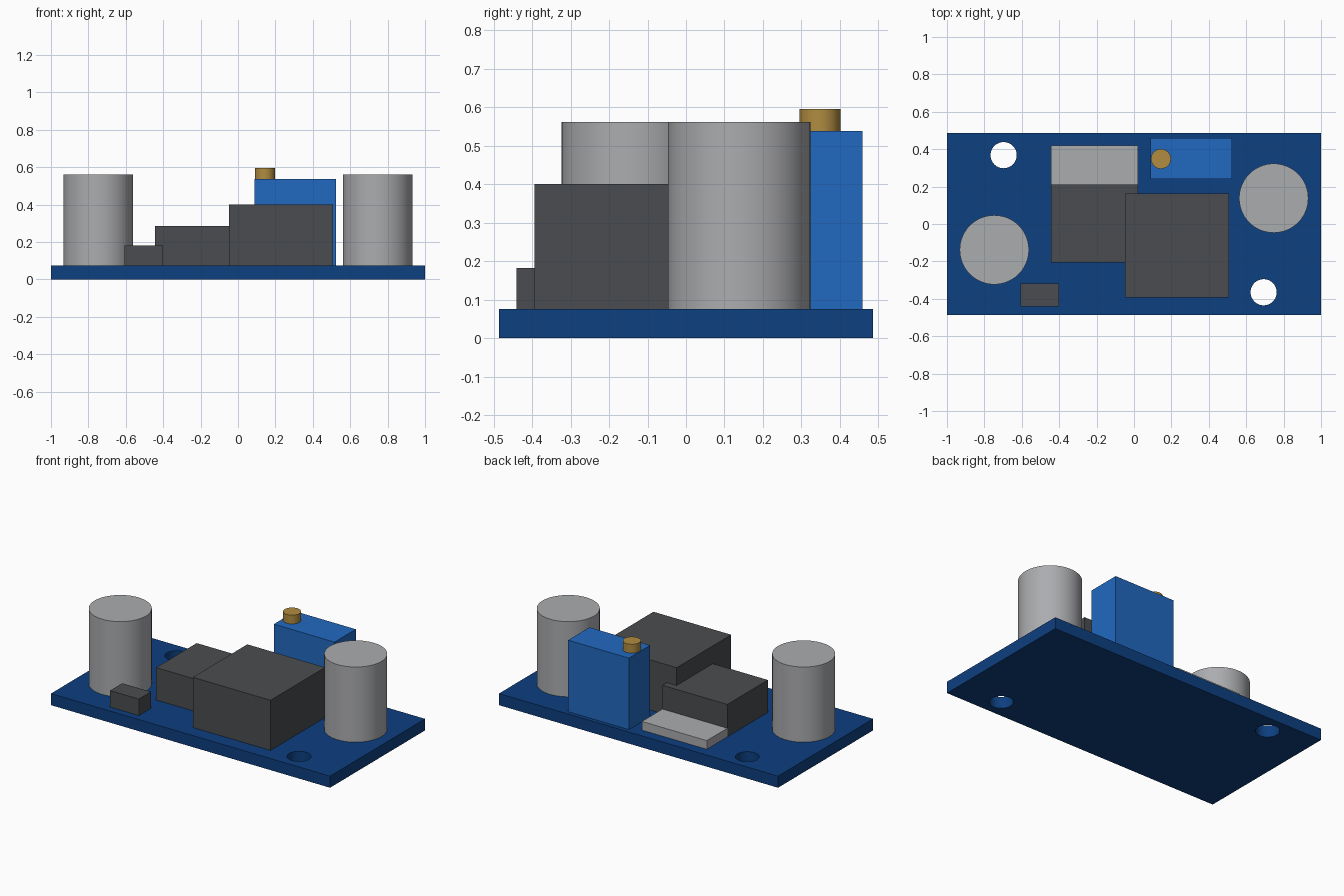
import bpy, math

if "Cube" in bpy.data.objects:
    bpy.data.objects.remove(bpy.data.objects["Cube"])

def material(name, rgb):
    m = bpy.data.materials.new(name)
    m.diffuse_color = (*rgb, 1)
    m.use_nodes = True
    m.node_tree.nodes["Principled BSDF"].inputs["Base Color"].default_value = m.diffuse_color
    return m

BOARD = material("board blue", (0.004, 0.050, 0.216))
BLUE = material("trimmer blue", (0.015, 0.141, 0.527))
SILVER = material("silver", (0.41, 0.415, 0.43))
DARK = material("dark plastic", (0.068, 0.073, 0.080))
BRASS = material("brass", (0.434, 0.262, 0.051))

TOP = 0.075  # upper face of the board

def box(name, x0, x1, y0, y1, z0, z1, mat):
    bpy.ops.mesh.primitive_cube_add(size=1, location=((x0 + x1) / 2, (y0 + y1) / 2, (z0 + z1) / 2))
    o = bpy.context.object
    o.name = name
    o.scale = (x1 - x0, y1 - y0, z1 - z0)
    bpy.ops.object.transform_apply(location=False, rotation=False, scale=True)
    o.data.materials.append(mat)
    return o

def cylinder(name, x, y, r, z0, z1, mat):
    bpy.ops.mesh.primitive_cylinder_add(vertices=64, radius=r, depth=z1 - z0, location=(x, y, (z0 + z1) / 2))
    o = bpy.context.object
    o.name = name
    o.data.materials.append(mat)
    bpy.ops.object.shade_smooth_by_angle(angle=math.radians(30))
    return o

# Circuit board with two mounting holes
board = box("circuit_board", -1, 1, -0.486, 0.486, 0, TOP, BOARD)
for i, (x, y) in enumerate([(-0.697, 0.368), (0.693, -0.365)]):
    cutter = cylinder(f"hole_cutter_{i + 1}", x, y, 0.07, -0.1, 0.2, BOARD)
    cutter.hide_render = True
    mod = board.modifiers.new("mounting hole", 'BOOLEAN')
    mod.operation = 'DIFFERENCE'
    mod.solver = 'EXACT'
    mod.object = cutter
    cutter.hide_set(True)

# Pair of capacitors
for name, s in (("left_capacitor", -1), ("right_capacitor", 1)):
    cylinder(name, s * 0.747, s * 0.138, 0.185, TOP, 0.562, SILVER)

# Inductor, regulator with metal tab, and diode
box("inductor", -0.048, 0.509, -0.394, 0.164, TOP, 0.40, DARK)
box("regulator_body", -0.443, 0.022, -0.205, 0.21, TOP, 0.285, DARK)
box("regulator_tab", -0.443, 0.022, 0.21, 0.42, TOP, TOP + 0.056, SILVER)
box("diode", -0.608, -0.402, -0.441, -0.317, TOP, 0.182, DARK)

# Trimmer with brass adjusting screw
box("trimmer_body", 0.088, 0.523, 0.241, 0.459, TOP, 0.538, BLUE)
cylinder("trimmer_screw", 0.144, 0.348, 0.053, 0.538, 0.595, BRASS)
